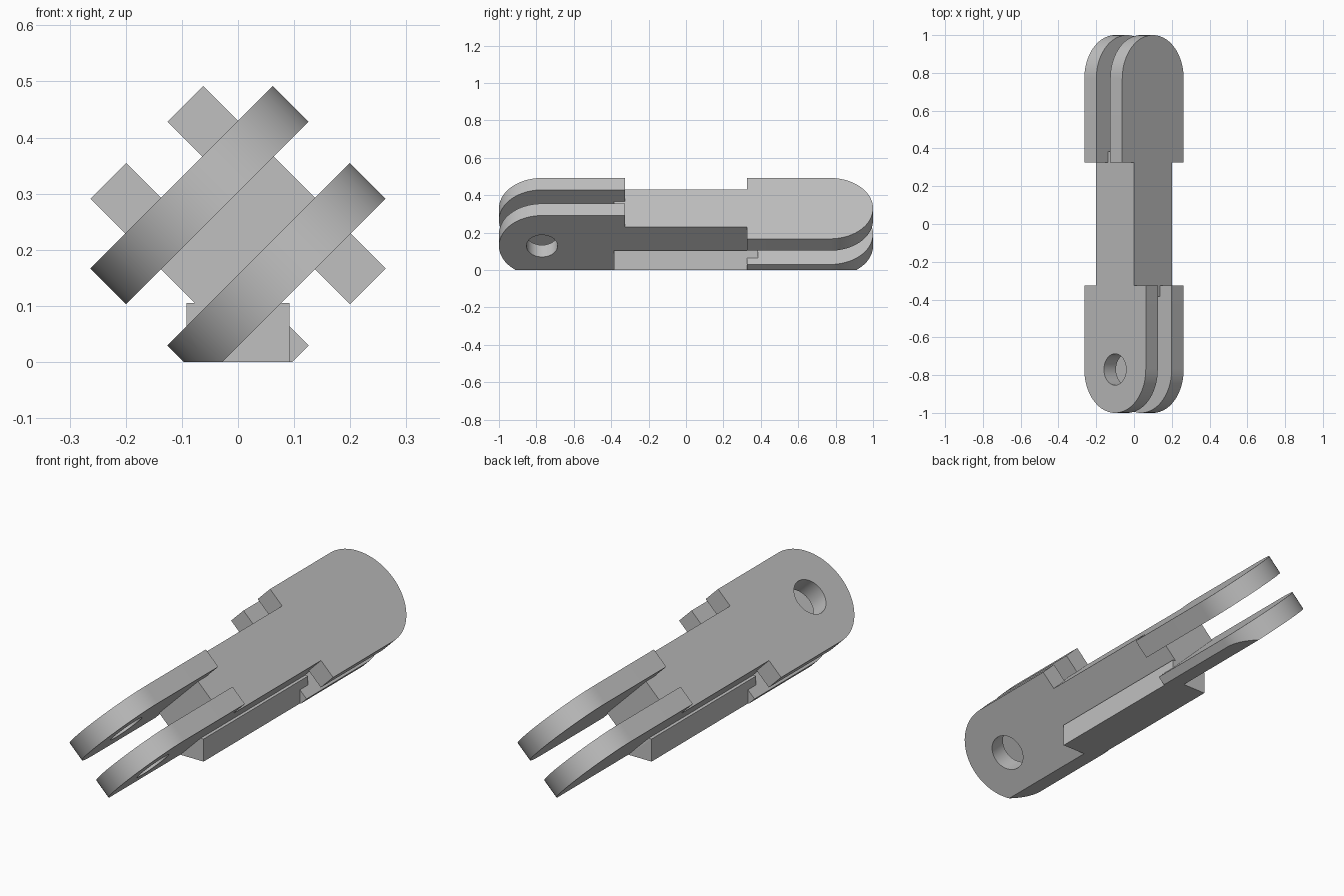
import bpy, bmesh, math
from mathutils import Matrix, Vector

cube = bpy.data.objects.get("Cube")
if cube:
    bpy.data.objects.remove(cube, do_unlink=True)

AXIS_Z = 0.229      # height of the link's long axis
HALF = 0.142        # half width of the square core
GAP = 0.052         # half of the slot between two lugs
RADIUS = 0.23       # rounded lug end
PIN_Y = 0.77
SHOULDER = 0.325
CORE_END = 0.385

grey = bpy.data.materials.new("plain_grey")
grey.use_nodes = True
colour = (0.53, 0.53, 0.53, 1)
grey.diffuse_color = colour
grey.node_tree.nodes["Principled BSDF"].inputs["Base Color"].default_value = colour

# Link frame: turned 45 degrees about its long axis
TILT = Matrix.Translation((0, 0, AXIS_Z)) @ Matrix.Rotation(-math.pi / 4, 4, 'Y')
BACK = TILT @ Matrix.Rotation(math.pi, 4, 'Z') @ Matrix.Rotation(math.pi / 2, 4, 'Y')


def finish(name, bm, matrix):
    bm.transform(matrix)
    bmesh.ops.recalc_face_normals(bm, faces=bm.faces)
    mesh = bpy.data.meshes.new(name)
    bm.to_mesh(mesh)
    bm.free()
    mesh.materials.append(grey)
    ob = bpy.data.objects.new(name, mesh)
    bpy.context.collection.objects.link(ob)
    return ob


def box(name, low, high, matrix=Matrix()):
    low, high = Vector(low), Vector(high)
    bm = bmesh.new()
    bmesh.ops.create_cube(bm, size=1, matrix=Matrix.Translation((low + high) / 2)
                          @ Matrix.Diagonal((*(high - low), 1)))
    return finish(name, bm, matrix)


def lug(name, bottom, top, matrix):
    """Flat bar with one half-round end."""
    steps = 40
    points = [(RADIUS, -SHOULDER), (-RADIUS, -SHOULDER)]
    for i in range(steps + 1):
        a = math.pi * (1 + i / steps)
        points.append((RADIUS * math.cos(a), -PIN_Y + RADIUS * math.sin(a)))
    bm = bmesh.new()
    face = bm.faces.new([bm.verts.new((x, y, bottom)) for x, y in points])
    side = bmesh.ops.extrude_face_region(bm, geom=[face])["geom"]
    bmesh.ops.translate(bm, vec=(0, 0, top - bottom),
                        verts=[v for v in side if isinstance(v, bmesh.types.BMVert)])
    return finish(name, bm, matrix)


def pin(name, matrix):
    bm = bmesh.new()
    bmesh.ops.create_cone(bm, cap_ends=True, segments=48, radius1=0.083, radius2=0.083,
                          depth=1, matrix=Matrix.Translation((0, -PIN_Y, 0)))
    return finish(name, bm, matrix)


def combine(target, tool, operation):
    tool.hide_render = True
    mod = target.modifiers.new("combine", 'BOOLEAN')
    mod.operation, mod.object, mod.solver = operation, tool, 'EXACT'
    bpy.context.view_layer.objects.active = target
    bpy.ops.object.modifier_apply(modifier=mod.name)
    bpy.data.objects.remove(tool, do_unlink=True)


# Square core
link = box("chain_link", (-HALF, -CORE_END, -HALF), (HALF, CORE_END, HALF), TILT)

# Forked ends, the back one turned a quarter
for end, matrix in (("front", TILT), ("back", BACK)):
    combine(link, lug(end + "_upper_lug", GAP, HALF, matrix), 'UNION')
    combine(link, lug(end + "_lower_lug", -HALF, -GAP, matrix), 'UNION')
    combine(link, pin(end + "_pin_hole", matrix), 'DIFFERENCE')

# Flat foot under the core, then trim everything below the ground
combine(link, box("foot", (-0.092, -CORE_END, -0.05), (0.092, CORE_END, 0.105)), 'UNION')
combine(link, box("ground_cut", (-1, -2, -1), (1, 2, 0)), 'DIFFERENCE')

bpy.ops.object.select_all(action='DESELECT')
link.select_set(True)
bpy.context.view_layer.objects.active = link
bpy.ops.object.shade_smooth_by_angle(angle=math.radians(30))
